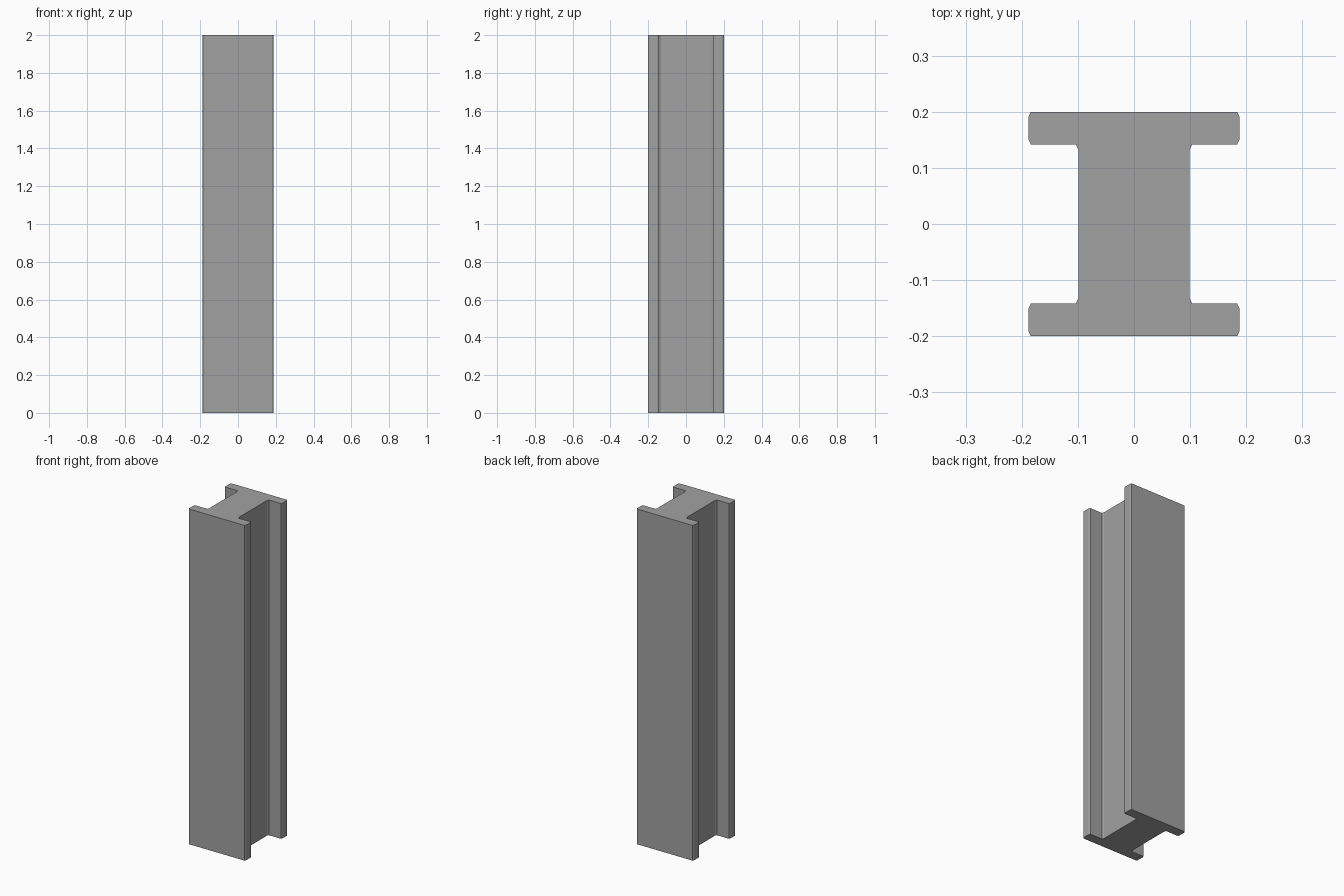
import bpy, bmesh

if "Cube" in bpy.data.objects:
    bpy.data.objects.remove(bpy.data.objects["Cube"])

HEIGHT = 2.0

# One quarter of the I-section: flange, bevelled tip, chamfered web root
quarter = [(0.184, 0.2), (0.188, 0.191), (0.188, 0.151), (0.184, 0.142),
           (0.104, 0.142), (0.099, 0.132)]

# Mirror the quarter into the closed outline
right = quarter + [(x, -y) for x, y in reversed(quarter)]
outline = right + [(-x, y) for x, y in reversed(right)]

# Extrude the section upwards
bm = bmesh.new()
base = bm.faces.new([bm.verts.new((x, y, 0)) for x, y in outline])
ext = bmesh.ops.extrude_face_region(bm, geom=[base], use_keep_orig=True)
top = [v for v in ext["geom"] if isinstance(v, bmesh.types.BMVert)]
bmesh.ops.translate(bm, verts=top, vec=(0, 0, HEIGHT))
bmesh.ops.recalc_face_normals(bm, faces=bm.faces)

mesh = bpy.data.meshes.new("steel_beam")
bm.to_mesh(mesh)
bm.free()
beam = bpy.data.objects.new("steel_beam", mesh)
bpy.context.collection.objects.link(beam)

# Dark steel colour
steel = bpy.data.materials.new("dark_steel")
steel.diffuse_color = (0.36, 0.36, 0.36, 1)
steel.use_nodes = True
steel.node_tree.nodes["Principled BSDF"].inputs["Base Color"].default_value = steel.diffuse_color
mesh.materials.append(steel)
